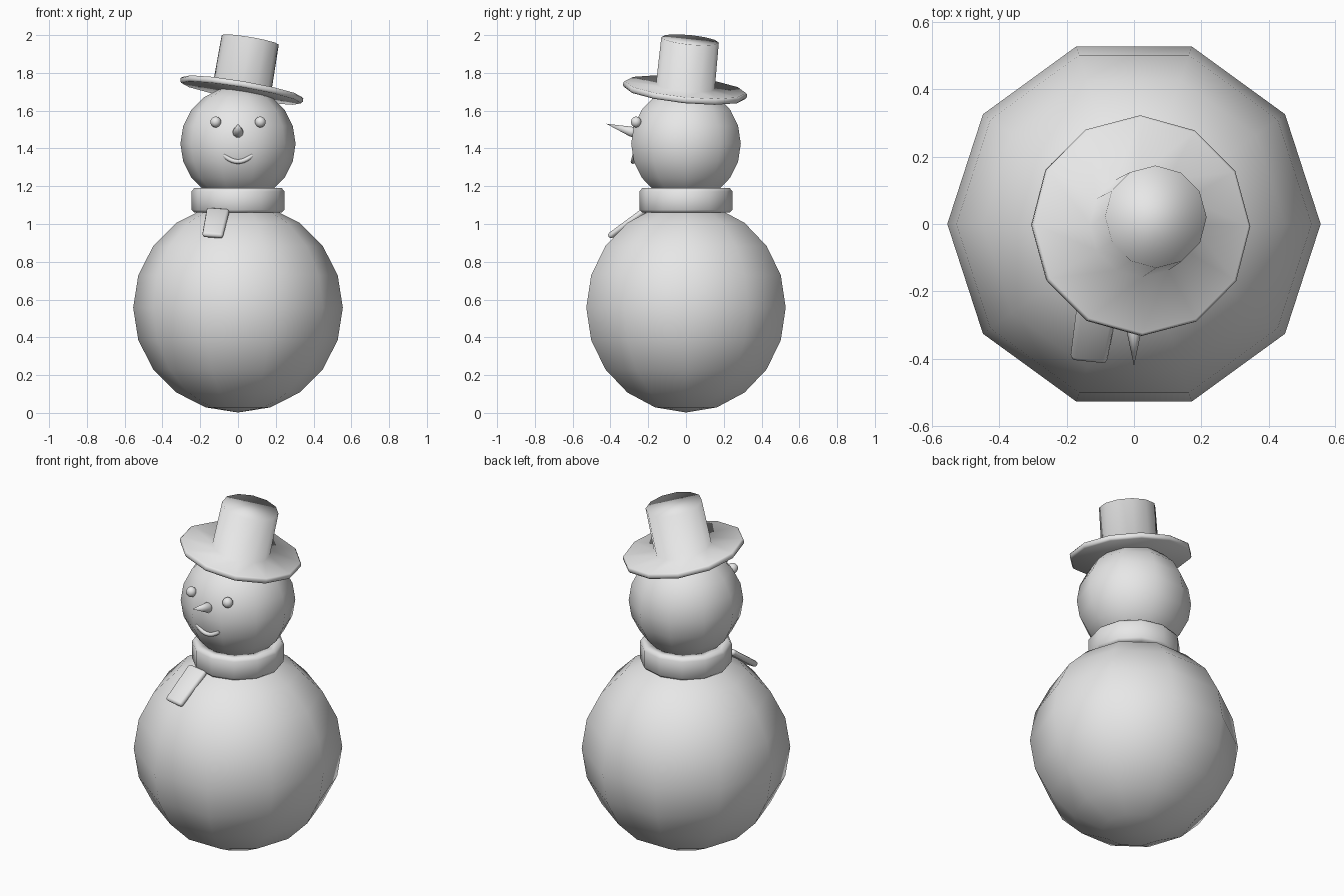
import bpy, bmesh
from math import sin, cos, pi
from mathutils import Matrix, Vector

cube = bpy.data.objects.get("Cube")
if cube:
    bpy.data.objects.remove(cube)

grey = bpy.data.materials.new("snow grey")
grey.use_nodes = True
tone = (0.8, 0.8, 0.8, 1)
grey.diffuse_color = tone
grey.node_tree.nodes["Principled BSDF"].inputs["Base Color"].default_value = tone


def finish(name, bm, matrix=Matrix(), bevel=0):
    """Turn a bmesh into a smooth shaded object."""
    bmesh.ops.recalc_face_normals(bm, faces=bm.faces)
    bm.transform(matrix)
    for face in bm.faces:
        face.smooth = True
    mesh = bpy.data.meshes.new(name)
    bm.to_mesh(mesh)
    bm.free()
    mesh.materials.append(grey)
    obj = bpy.data.objects.new(name, mesh)
    bpy.context.collection.objects.link(obj)
    if bevel:
        mod = obj.modifiers.new("rounded", "BEVEL")
        mod.width, mod.segments = bevel, 2
    return obj


def lathe(name, profile, sides, matrix=Matrix(), closed=False):
    """Spin (radius, height) points about z; end rings are capped unless closed."""
    bm = bmesh.new()
    rings = []
    for r, z in profile:
        if r == 0:
            rings.append([bm.verts.new((0, 0, z))] * sides)
        else:
            rings.append([bm.verts.new((r * cos(2 * pi * i / sides), r * sin(2 * pi * i / sides), z))
                          for i in range(sides)])
    pairs = list(zip(rings, rings[1:]))
    if closed:
        pairs.append((rings[-1], rings[0]))
    for low, high in pairs:
        for i in range(sides):
            j = (i + 1) % sides
            bm.faces.new(list(dict.fromkeys((low[i], low[j], high[j], high[i]))))
    if not closed:
        for ring in (rings[0], rings[-1]):
            if ring[0] is not ring[1]:
                bm.faces.new(ring)
    return finish(name, bm, matrix)


def ball(name, radius, centre, sides=10, rings=10):
    arc = [(radius * sin(pi * k / rings) if 0 < k < rings else 0, -radius * cos(pi * k / rings))
           for k in range(rings + 1)]
    return lathe(name, arc, sides, Matrix.Translation(centre))


def aim(origin, axis):
    """Matrix whose z axis points along the given direction."""
    turn = Vector((0, 0, 1)).rotation_difference(Vector(axis))
    return Matrix.Translation(origin) @ turn.to_matrix().to_4x4()


# Snowballs
ball("body", 0.555, (0, 0, 0.557))
ball("head", 0.305, (0, 0, 1.425))

# Scarf band and hanging tail
band = [(0.19, 1.06), (0.232, 1.06), (0.246, 1.075), (0.246, 1.172), (0.232, 1.19), (0.19, 1.19)]
lathe("scarf", band, 12, closed=True)

start, end = Vector((-0.105, -0.215, 1.075)), Vector((-0.135, -0.405, 0.935))
along = (end - start).normalized()
out = Vector((0, along.z, -along.y)).normalized()
side = along.cross(out)
frame = Matrix((side, along, out)).transposed().to_4x4()
size = Matrix.Diagonal((0.122, (end - start).length, 0.032, 1))
bm = bmesh.new()
bmesh.ops.create_cube(bm, size=1, matrix=size)
for v in bm.verts:
    if v.co.y > 0:
        v.co.x *= 0.9
finish("scarf_tail", bm, Matrix.Translation((start + end) / 2) @ frame, bevel=0.014)

# Tilted hat: brim and crown in one profile
hat = [(0.322, -0.017), (0.329, -0.008), (0.329, 0.008), (0.322, 0.015),
       (0.156, 0.018), (0.153, 0.27)]
lathe("hat", hat, 12, aim((0.02, -0.005, 1.71), (0.17, 0.1, 1)))

# Face
for name, x in (("right_eye", -0.118), ("left_eye", 0.118)):
    ball(name, 0.029, (x, -0.264, 1.54), 10, 8)
lathe("nose", [(0.03, 0), (0.027, 0.025), (0, 0.16)], 10, aim((0, -0.27, 1.483), (0, -0.15, 0.047)))

curve = bpy.data.curves.new("smile_path", "CURVE")
curve.dimensions = "3D"
curve.bevel_depth, curve.bevel_resolution, curve.use_fill_caps = 0.012, 2, True
line = curve.splines.new("POLY")
steps = 10
line.points.add(steps)
for k, point in enumerate(line.points):
    t = 2 * k / steps - 1
    point.co = (0.074 * t, -0.281 + 0.008 * t * t, 1.33 + 0.033 * t * t, 1)
line.use_smooth = True
curve.materials.append(grey)
bpy.context.collection.objects.link(bpy.data.objects.new("smile", curve))
